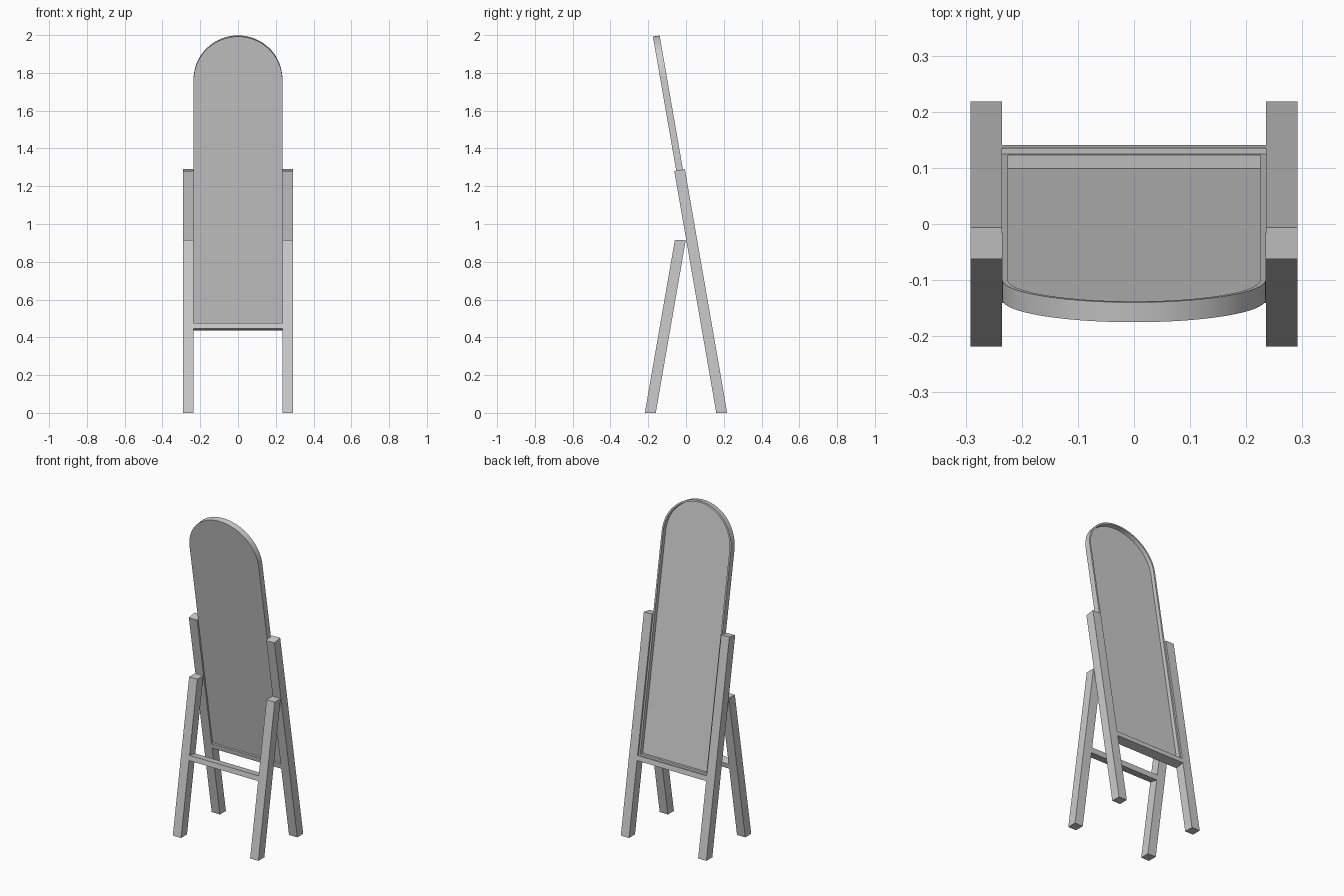
import bpy, bmesh, math
from mathutils import Matrix

if "Cube" in bpy.data.objects:
    bpy.data.objects.remove(bpy.data.objects["Cube"])

TILT = math.radians(9.85)
S, C, T = math.sin(TILT), math.cos(TILT), math.tan(TILT)
INNER, OUTER = 0.235, 0.291     # inner and outer x of the legs
FOOT = 0.218                    # outermost y of the feet
LEG = 0.057                     # leg depth across the lean
RAIL_LOW, RAIL_TOP = 0.446, 0.476


def finish(bm, name):
    bmesh.ops.recalc_face_normals(bm, faces=bm.faces)
    mesh = bpy.data.meshes.new(name)
    bm.to_mesh(mesh)
    bm.free()
    obj = bpy.data.objects.new(name, mesh)
    bpy.context.collection.objects.link(obj)
    return obj


def extrude(bm, face, vec):
    geom = bmesh.ops.extrude_face_region(bm, geom=[face])["geom"]
    verts = [g for g in geom if isinstance(g, bmesh.types.BMVert)]
    bmesh.ops.translate(bm, verts=verts, vec=vec)
    return [g for g in geom if isinstance(g, bmesh.types.BMFace)][0]


def prism(name, profile, x0, x1):
    """Side profile of (y, z) points, extruded along x."""
    bm = bmesh.new()
    face = bm.faces.new([bm.verts.new((x0, y, z)) for y, z in profile])
    extrude(bm, face, (x1 - x0, 0, 0))
    return finish(bm, name)


def lean(z, depth=0.0):
    """Point on the back leg's rear face at height z, moved inward by depth."""
    return (FOOT - z * T - depth * C, z - depth * S)


# Leg and rail side profiles
w = LEG / C
back_leg = [(FOOT, 0), lean(1.29), lean(1.29, LEG), (FOOT - w, 0)]
h = 0.915
front_leg = [(-FOOT, 0), (-FOOT + w, 0), (-FOOT + w + h * T, h), (-FOOT + h * T, h)]
rail = [lean(RAIL_LOW), lean(RAIL_TOP), lean(RAIL_TOP, LEG), lean(RAIL_LOW, LEG)]

for side, sign in (("left", -1), ("right", 1)):
    prism("back_leg_" + side, back_leg, sign * INNER, sign * OUTER)
    prism("front_leg_" + side, front_leg, sign * INNER, sign * OUTER)
prism("back_rail", rail, -INNER, INNER)
prism("front_rail", [(-y, z) for y, z in rail], -INNER, INNER)

# Arched mirror panel with a recessed back, centred in the depth of the legs
THICK, RIM, RECESS = 0.036, 0.01, 0.025
length = (2.0 - RAIL_TOP) / C
spring = length - INNER
outline = [(-INNER, 0), (INNER, 0)]
for i in range(41):
    a = math.pi * i / 40
    # the arch ends coincide with the straight sides
    outline.append((INNER * math.cos(a), spring + INNER * math.sin(a)))
bm = bmesh.new()
face = bm.faces.new([bm.verts.new((x, -THICK, z)) for x, z in outline])
bm.normal_update()
back = extrude(bm, face, (0, THICK, 0))
bmesh.ops.recalc_face_normals(bm, faces=bm.faces)
bmesh.ops.inset_region(bm, faces=[back], thickness=RIM, use_even_offset=True)
extrude(bm, back, (0, -RECESS, 0))
if back.is_valid:               # open the recess
    bmesh.ops.delete(bm, geom=[back], context='FACES_ONLY')
y, z = lean(RAIL_TOP, (LEG - THICK) / 2)
bm.transform(Matrix.Translation((0, y, z)) @ Matrix.Rotation(TILT, 4, 'X'))
panel = finish(bm, "mirror_panel")
bpy.context.view_layer.objects.active = panel
panel.select_set(True)
bpy.ops.object.shade_smooth_by_angle(angle=math.radians(30))
